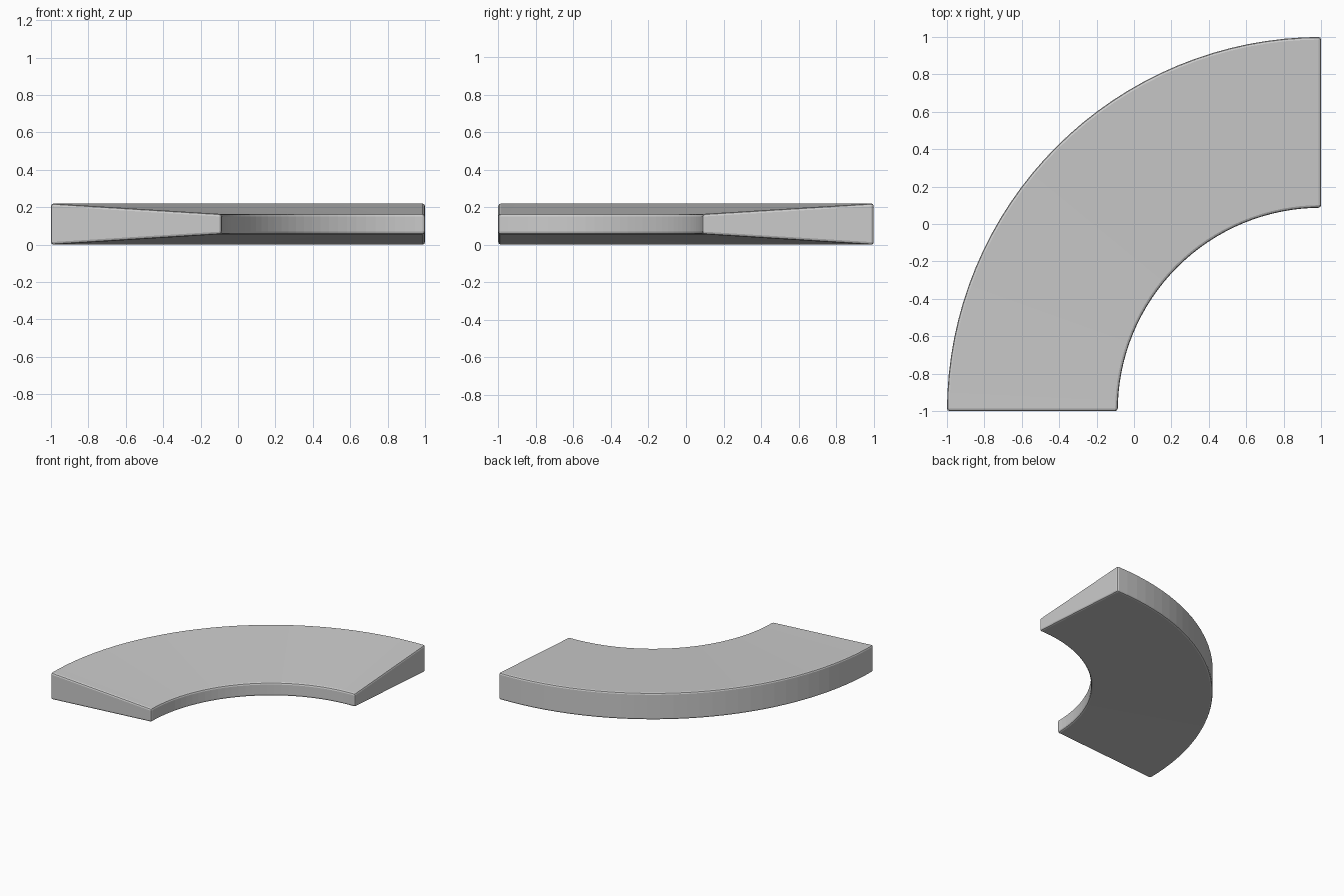
import bpy, bmesh, math

if "Cube" in bpy.data.objects:
    bpy.data.objects.remove(bpy.data.objects["Cube"])

SEGMENTS = 32
CENTRE = (1.0, -1.0)
MID_Z = 0.11
# radial cross-section: thin inner edge, thick outer edge (radius, height from middle)
PROFILE = [(1.087, -0.054), (2.0, -0.1105), (2.0, 0.1105), (1.087, 0.054)]

# quarter-ring slab swept around the corner
bm = bmesh.new()
rings = []
for i in range(SEGMENTS + 1):
    a = math.pi / 2 + math.pi / 2 * i / SEGMENTS
    rings.append([bm.verts.new((CENTRE[0] + r * math.cos(a),
                                CENTRE[1] + r * math.sin(a), MID_Z + h))
                  for r, h in PROFILE])
for p, q in zip(rings, rings[1:]):
    for k in range(4):
        n = (k + 1) % 4
        bm.faces.new((p[k], p[n], q[n], q[k]))
bm.faces.new(rings[0])
bm.faces.new(rings[-1])
bmesh.ops.recalc_face_normals(bm, faces=bm.faces)

mesh = bpy.data.meshes.new("curved_slab")
bm.to_mesh(mesh)
bm.free()
slab = bpy.data.objects.new("curved_slab", mesh)
bpy.context.collection.objects.link(slab)

# softened edges
bevel = slab.modifiers.new("edge_bevel", 'BEVEL')
bevel.width = 0.014
bevel.segments = 2
bevel.limit_method = 'ANGLE'
bevel.angle_limit = math.radians(30)
